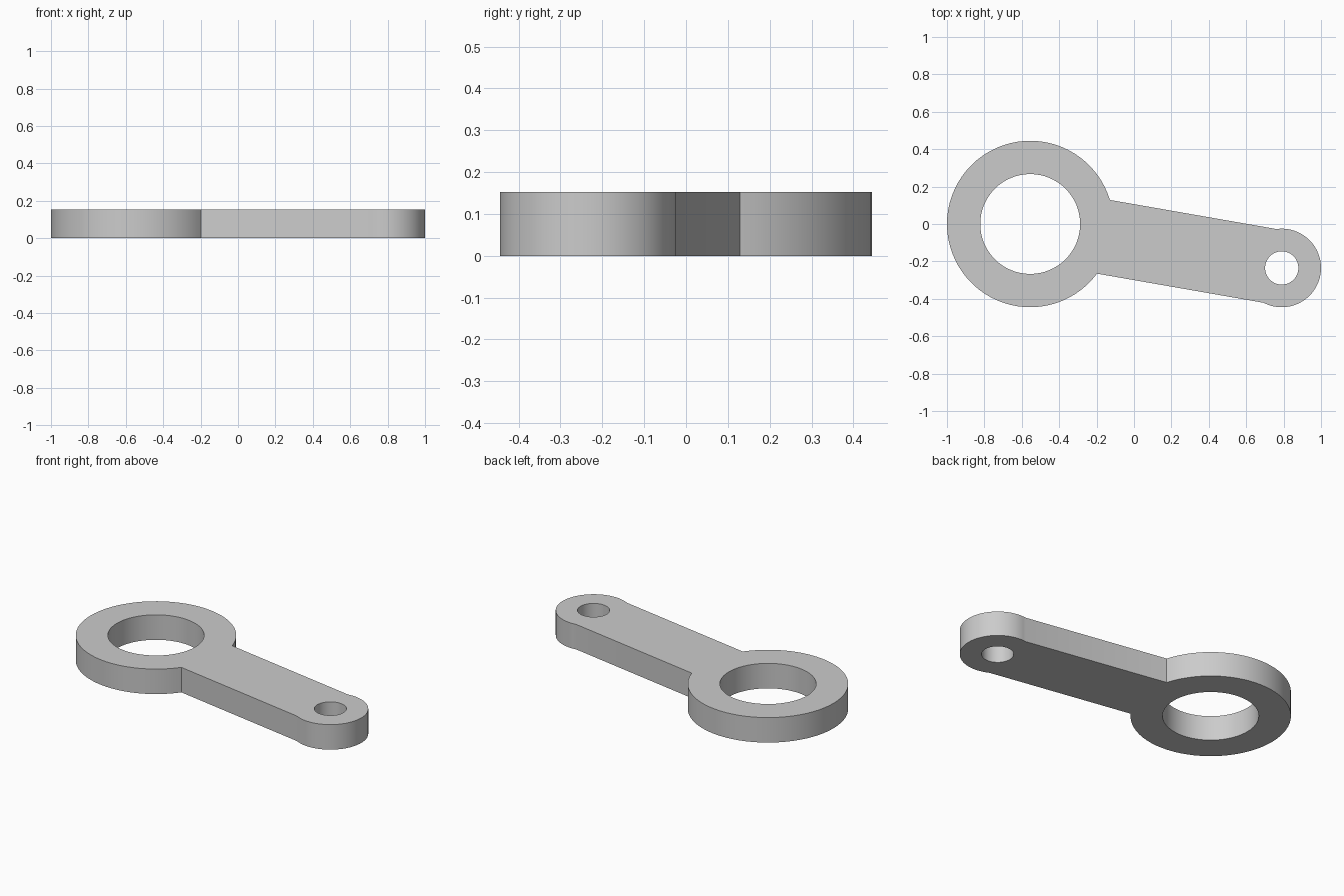
import bpy
import bmesh
from math import asin, atan2, cos, sin, pi, radians
from mathutils import Vector

cube = bpy.data.objects.get("Cube")
if cube:
    bpy.data.objects.remove(cube, do_unlink=True)

THICKNESS = 0.153
RING, RING_RADIUS, RING_BORE = Vector((-0.555, 0, 0)), 0.445, 0.267
EYE, EYE_RADIUS, EYE_BORE = Vector((0.79, -0.235, 0)), 0.21, 0.089
ARM_HALF_WIDTH = 0.2


def arc(centre, radius, start, end, steps):
    """Points along an arc, both ends included."""
    angles = [start + (end - start) * i / steps for i in range(steps + 1)]
    return [centre + radius * Vector((cos(a), sin(a), 0)) for a in angles]


def add_loop(bm, points):
    verts = [bm.verts.new(p) for p in points]
    for a, b in zip(verts, verts[1:] + verts[:1]):
        bm.edges.new((a, b))


# Grey metal
grey = bpy.data.materials.new("grey metal")
grey.use_nodes = True
colour = (0.6, 0.6, 0.6, 1)
grey.diffuse_color = colour
grey.node_tree.nodes["Principled BSDF"].inputs["Base Color"].default_value = colour

# Outline: ring arc and eye arc, joined by the straight sides of the arm
axis = EYE - RING
tilt = atan2(axis.y, axis.x)
ring_gap = asin(ARM_HALF_WIDTH / RING_RADIUS)
eye_reach = pi - asin(ARM_HALF_WIDTH / EYE_RADIUS)
outline = arc(RING, RING_RADIUS, tilt + ring_gap, tilt + 2 * pi - ring_gap, 60)
outline += arc(EYE, EYE_RADIUS, tilt - eye_reach, tilt + eye_reach, 40)

# Flat plate with two bores, then raised to full thickness
bm = bmesh.new()
add_loop(bm, outline)
for centre, radius in ((RING, RING_BORE), (EYE, EYE_BORE)):
    add_loop(bm, arc(centre, radius, 0, 2 * pi, 64)[:-1])
bmesh.ops.triangle_fill(bm, edges=bm.edges[:], use_beauty=True)
raised = bmesh.ops.extrude_face_region(bm, geom=bm.faces[:], use_keep_orig=True)
top = [v for v in raised["geom"] if isinstance(v, bmesh.types.BMVert)]
bmesh.ops.translate(bm, verts=top, vec=(0, 0, THICKNESS))
bmesh.ops.recalc_face_normals(bm, faces=bm.faces[:])

mesh = bpy.data.meshes.new("lever_arm")
bm.to_mesh(mesh)
bm.free()
mesh.materials.append(grey)
lever = bpy.data.objects.new("lever_arm", mesh)
bpy.context.collection.objects.link(lever)

# Smooth round walls with sharp rims
bpy.ops.object.select_all(action="DESELECT")
lever.select_set(True)
bpy.context.view_layer.objects.active = lever
bpy.ops.object.shade_smooth_by_angle(angle=radians(20))
